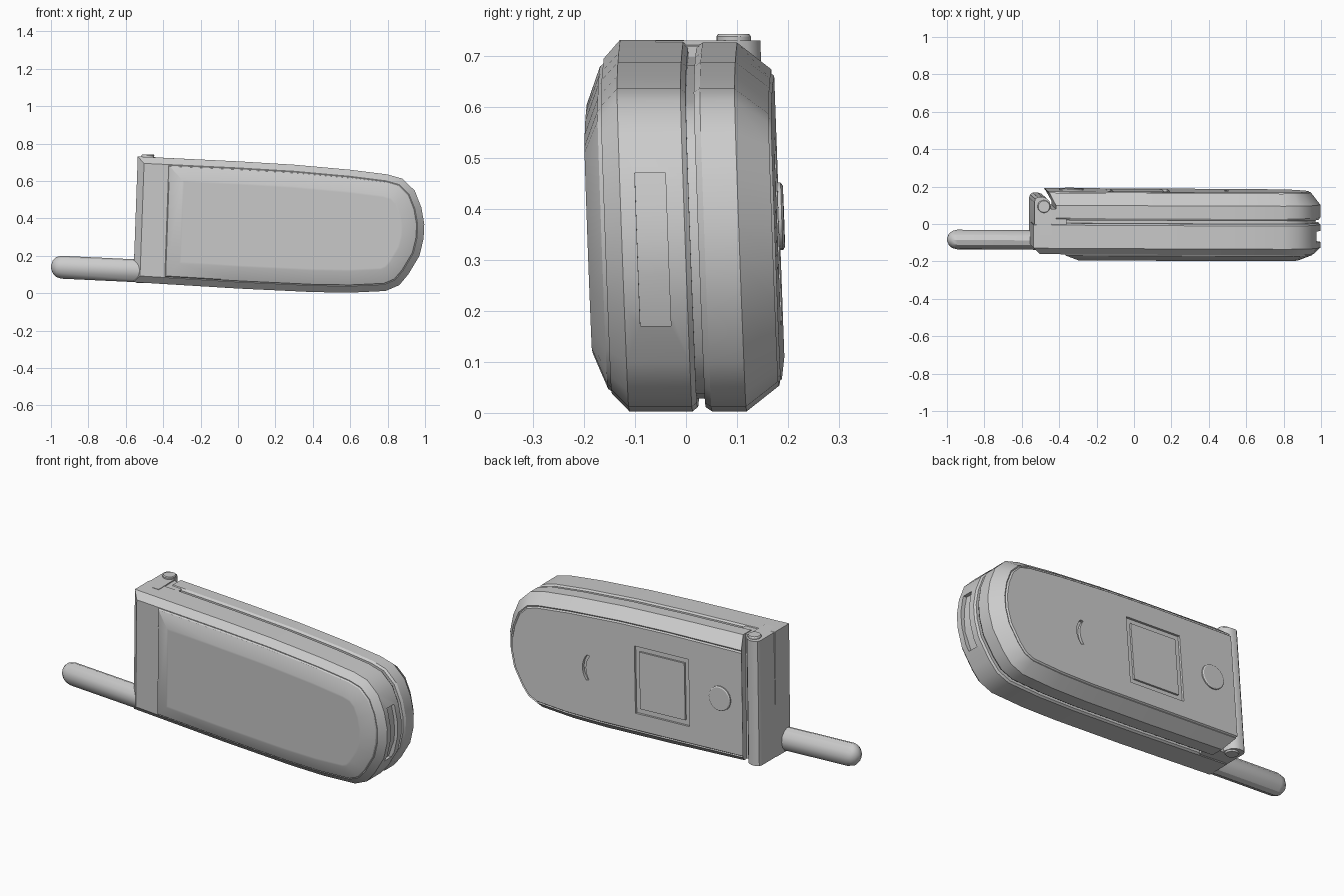
import bpy
import bmesh
from math import sin, cos, pi, radians
from mathutils import Vector

cube = bpy.data.objects.get("Cube")
if cube:
    bpy.data.objects.remove(cube, do_unlink=True)

grey = bpy.data.materials.new("plain grey")
grey.use_nodes = True
grey.diffuse_color = (0.6, 0.6, 0.6, 1)
grey.node_tree.nodes["Principled BSDF"].inputs["Base Color"].default_value = (0.6, 0.6, 0.6, 1)

MID = 0.37  # height the slight tilt turns about


def loft(name, rings, lean=0.0):
    """Skin a closed solid over rings of points, tilted like the whole phone."""
    bm = bmesh.new()
    loops = []
    for ring in rings:
        loops.append([bm.verts.new((x + lean * (z - MID),
                                    y - 0.036 * (z - MID) - 0.007 * x,
                                    z)) for x, y, z in ring])
    n = len(loops[0])
    for a, b in zip(loops, loops[1:]):
        for i in range(n):
            j = (i + 1) % n
            bm.faces.new((a[i], a[j], b[j], b[i]))
    bm.faces.new(loops[0])
    bm.faces.new(loops[-1])
    bmesh.ops.recalc_face_normals(bm, faces=bm.faces)
    mesh = bpy.data.meshes.new(name)
    bm.to_mesh(mesh)
    bm.free()
    mesh.materials.append(grey)
    obj = bpy.data.objects.new(name, mesh)
    bpy.context.collection.objects.link(obj)
    return obj


def cut(target, cutter):
    """Carve the cutter out of the target and drop the cutter."""
    mod = target.modifiers.new("cut", "BOOLEAN")
    mod.operation = "DIFFERENCE"
    mod.solver = "EXACT"
    mod.object = cutter
    bpy.context.view_layer.objects.active = target
    bpy.ops.object.modifier_apply(modifier=mod.name)
    bpy.data.objects.remove(cutter, do_unlink=True)


# Side outline (x, z), shared by both halves; only the hinge end differs
CURVE = [(0, .705), (.3, .687), (.6, .66), (.8, .635), (.88, .612), (.945, .548),
         (.98, .46), (.996, .37), (.992, .29), (.97, .2), (.91, .1), (.862, .043),
         (.79, .012), (.6, .003), (.4, .006), (0, .025)]


def outline(left):
    return ([(left + .012, .705 - .047 * left)] + CURVE +
            [(left - .012, .025 - .0625 * left)])


def inset(points, d):
    """Move every edge of a clockwise outline inwards by d."""
    out = []
    for i, p in enumerate(points):
        p = Vector(p)
        e1 = (p - Vector(points[i - 1])).normalized()
        e2 = (Vector(points[(i + 1) % len(points)]) - p).normalized()
        n1, n2 = Vector((e1.y, -e1.x)), Vector((e2.y, -e2.x))
        q = p + (n1 + n2) * d / (1 + n1.dot(n2))
        out.append((q.x, q.y))
    return out


def shell(name, left, steps):
    """Stack insets of the outline along y."""
    base = outline(left)
    return loft(name, [[(x, y, z) for x, z in inset(base, d)] for y, d in steps])


def slab(name, points, y0, y1, lean=0.0):
    return loft(name, [[(x, y, z) for x, z in points] for y in (y0, y1)], lean)


def rect(cx, cz, w, h):
    """Rectangle in x and z, turned with the body's slight slope."""
    t = -.045
    return [(cx + u * w / 2 - t * v * h / 2, cz + t * u * w / 2 + v * h / 2)
            for u, v in ((-1, -1), (1, -1), (1, 1), (-1, 1))]


def circle(r, n):
    return [(r * cos(2 * pi * i / n), r * sin(2 * pi * i / n)) for i in range(n)]


# Keypad half with its chamfered edge
body = shell("front_body", -.548,
             [(.014, .008), (.004, 0), (-.12, 0), (-.153, .035), (-.153, .045)])

# Raised panel on the front
shell("front_raised_panel", -.42,
      [(-.14, .03), (-.16, .044), (-.188, .115), (-.188, .125)])

# Slot at the rounded end
cut(body, slab("end_slot_cutter", [(.957, .47), (.972, .4), (.976, .34), (.972, .27),
                                   (.935, .17), (1.1, .17), (1.1, .47)], -.09, -.03))

# Core seen through the seam
shell("seam_core", -.42, [(-.01, .025), (.05, .025)])

# Folding lid: the hinge end slants outwards towards the back
LID = -.43
lid_base = outline(LID)
lid_rings = []
for y, d, shift in ((.03, .008, 0), (.042, 0, 0), (.11, 0, 0), (.175, .05, -.035),
                    (.172, .056, -.035), (.18, .062, -.04), (.18, .072, -.038)):
    ring = inset(lid_base, d)
    ring[0] = (LID + .012 + shift, ring[0][1])
    ring[-1] = (LID - .012 + shift, ring[-1][1])
    lid_rings.append([(x, y, z) for x, z in ring])
lid = loft("lid", lid_rings)

# Outer screen: recessed frame with a panel inside it
cut(lid, slab("screen_cutter", rect(.02, .355, .33, .36), .168, .25))
slab("outer_screen", rect(.02, .355, .275, .305), .16, .178)

# Curved earpiece slit
arc = [radians(a) for a in range(-40, 41, 10)]
slit = ([(.40 + .105 * cos(a), .335 + .105 * sin(a)) for a in arc] +
        [(.39 + .095 * cos(a), .335 + .1 * sin(a)) for a in reversed(arc)])
cut(lid, slab("slit_cutter", slit, .165, .25))

# Round button on the lid
loft("lid_button", [[(-.335 + x, y, .385 + z) for x, z in circle(r, 24)]
                    for y, r in ((.17, .066), (.186, .066), (.19, .06))])

# Block joining the halves beside the hinge
slab("hinge_block", [(-.533, .727), (-.36, .719), (-.385, .052), (-.557, .063)], -.02, .09)

# Hinge barrel with rounded back
barrel = [(-.548, -.05), (-.548, .125), (-.543, .143), (-.53, .153), (-.505, .155),
          (-.482, .147), (-.467, .13), (-.458, .1), (-.455, -.05)]
loft("hinge_barrel", [[(x, y, z) for x, y in barrel] for z in (.062, .729)], .042)

# Hinge pin showing at both ends
loft("hinge_pin", [[(-.497 + x * s, .103 + y * s, z) for x, y in circle(.034, 20)]
                   for z, s in ((.054, .9), (.06, 1), (.737, 1), (.742, .9))], .042)

# Antenna with a domed tip
sections = [(-1 + .055 * (1 - cos(radians(a))), sin(radians(a))) for a in (8, 35, 60, 90)]
sections.append((-.4, 1))
loft("antenna", [[(x, -.098 + u * .86 * s, .139 - .047 * (x + .95) + v * s)
                  for u, v in circle(.061, 12)] for x, s in sections])

# Smooth shading with crisp edges kept
for obj in bpy.context.scene.objects:
    if obj.type == "MESH" and grey.name in obj.data.materials:
        obj.data.shade_smooth()
        obj.data.set_sharp_from_angle(angle=radians(30))
